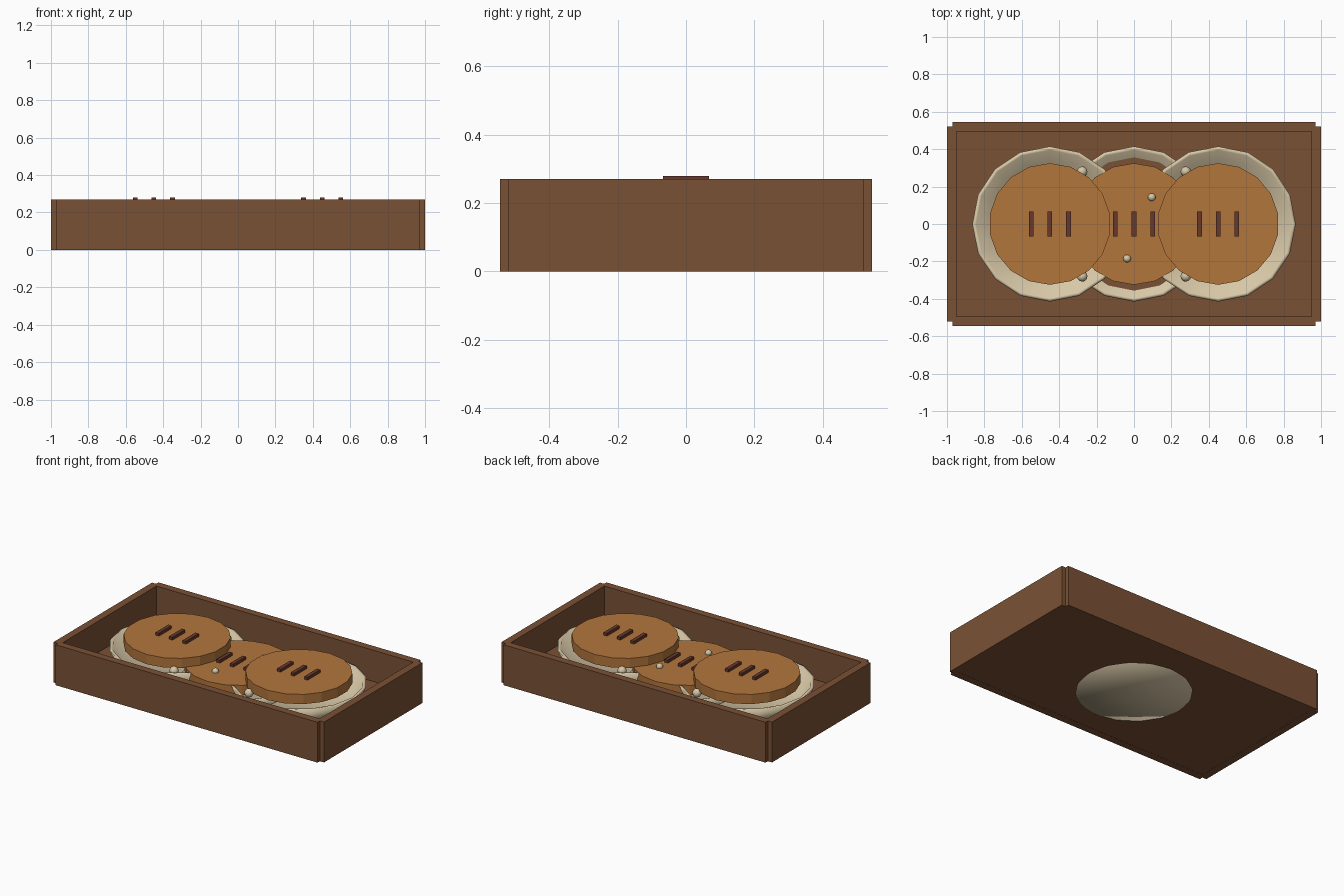
import bpy, bmesh, math

if "Cube" in bpy.data.objects:
    bpy.data.objects.remove(bpy.data.objects["Cube"])


def material(name, rgb):
    m = bpy.data.materials.new(name)
    m.diffuse_color = (*rgb, 1)
    m.use_nodes = True
    m.node_tree.nodes["Principled BSDF"].inputs["Base Color"].default_value = m.diffuse_color
    return m


WOOD = material("wood brown", (0.195, 0.083, 0.035))
PAPER = material("cream", (0.68, 0.57, 0.38))
COOKIE = material("baked tan", (0.45, 0.18, 0.045))
CHOC = material("dark chocolate", (0.135, 0.04, 0.025))


def box(name, centre, size, mat):
    bpy.ops.mesh.primitive_cube_add(size=1, location=centre)
    o = bpy.context.object
    o.name = name
    o.scale = size
    bpy.ops.object.transform_apply(location=False, rotation=False)
    o.data.materials.append(mat)
    return o


def disc(name, x, z0, z1, r, sides):
    bpy.ops.mesh.primitive_cylinder_add(vertices=sides, radius=r, depth=z1 - z0,
                                        location=(x, 0, (z0 + z1) / 2))
    o = bpy.context.object
    o.name = name
    o.data.materials.append(COOKIE)


def bowl(name, x, z, sides=16):
    # lathed open cup: outer profile up, over the rim, down the inside
    profile = [(0, 0), (0.35, 0), (0.415, 0.135), (0.395, 0.135), (0.335, 0.02), (0, 0.02)]
    bm = bmesh.new()
    vs = [bm.verts.new((r, 0, h)) for r, h in profile]
    es = [bm.edges.new(p) for p in zip(vs, vs[1:])]
    bmesh.ops.spin(bm, geom=vs + es, cent=(0, 0, 0), axis=(0, 0, 1),
                   angle=math.tau, steps=sides)
    bmesh.ops.remove_doubles(bm, verts=bm.verts, dist=1e-4)
    bmesh.ops.recalc_face_normals(bm, faces=bm.faces)
    me = bpy.data.meshes.new(name)
    bm.to_mesh(me)
    bm.free()
    o = bpy.data.objects.new(name, me)
    bpy.context.collection.objects.link(o)
    o.location = (x, 0, z)
    me.materials.append(PAPER)
    for p in me.polygons:
        p.use_smooth = True


def bead(x, y, z, r):
    bpy.ops.mesh.primitive_uv_sphere_add(segments=12, ring_count=8, radius=r, location=(x, y, z))
    o = bpy.context.object
    o.name = "bead"
    o.data.materials.append(PAPER)
    bpy.ops.object.shade_smooth()


# tray
box("tray_floor", (0, 0, 0.031), (1.94, 1.04, 0.06), WOOD)
for s in (-1, 1):
    box("tray_long_wall", (0, s * 0.52, 0.135), (1.94, 0.05, 0.27), WOOD)
    box("tray_end_wall", (s * 0.975, 0, 0.135), (0.05, 1.04, 0.27), WOOD)

# cups, cookies and chocolate bars; the middle one sits lower
for x, dz in ((-0.45, 0.06), (0, 0), (0.45, 0.06)):
    bowl("cup", x, dz)
    disc("cookie", x, 0.135 + dz, 0.2 + dz, 0.325, 18)
    for k in (-1, 0, 1):
        box("chocolate_bar", (x + 0.1 * k, 0, 0.208 + dz), (0.025, 0.135, 0.022), CHOC)

# beads
bead(0.095, 0.143, 0.205, 0.021)
bead(-0.037, -0.185, 0.205, 0.021)
for sx in (-1, 1):
    for sy in (-1, 1):
        bead(sx * 0.277, sy * 0.28, 0.18, 0.028)
